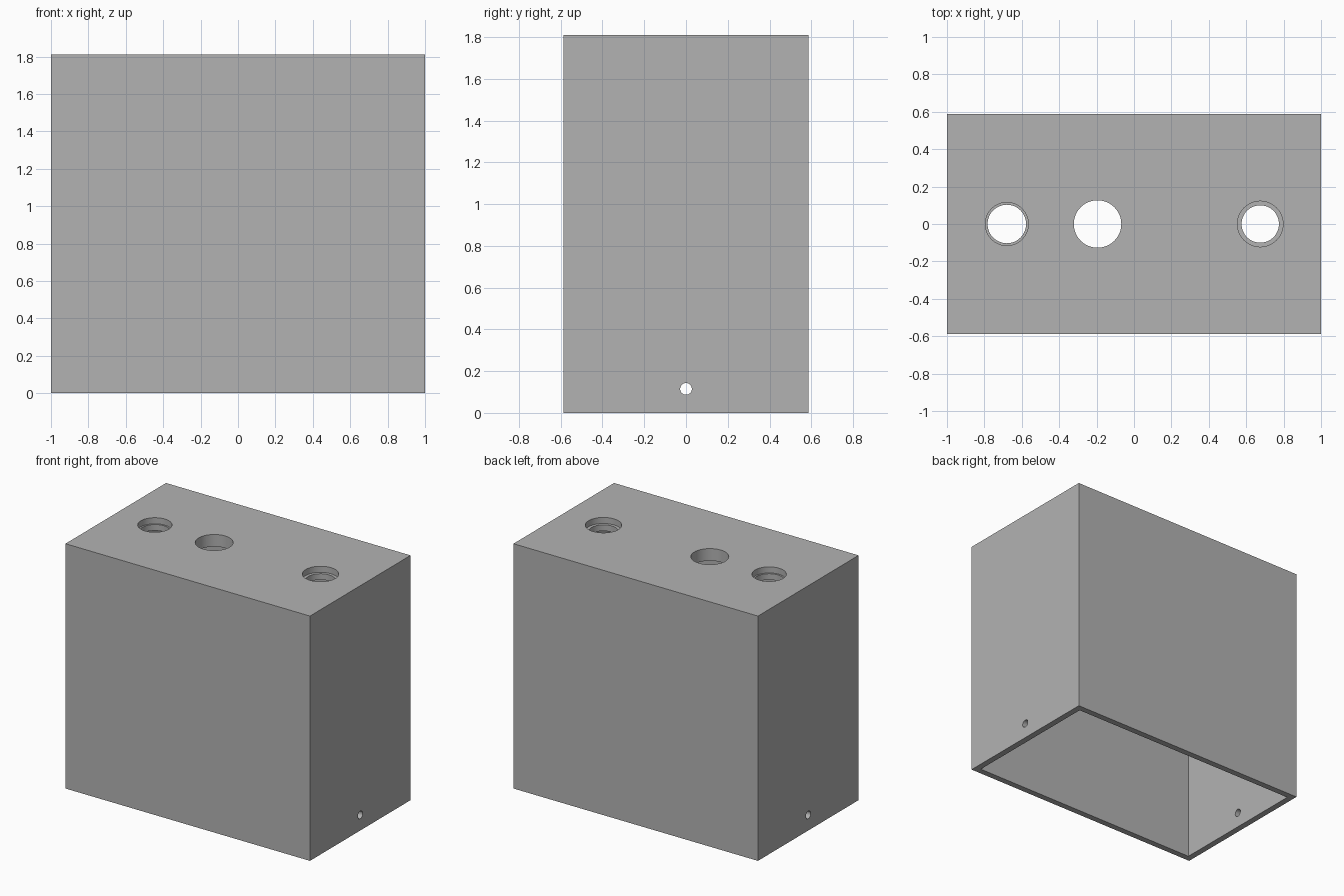
import bpy, math

if "Cube" in bpy.data.objects:
    bpy.data.objects.remove(bpy.data.objects["Cube"])

W, D, H = 2.0, 1.175, 1.81     # outer size
WALL, TOP = 0.046, 0.09        # side wall and top plate thickness

grey = bpy.data.materials.new("mid grey")
grey.diffuse_color = (0.45, 0.45, 0.45, 1)
grey.use_nodes = True
grey.node_tree.nodes["Principled BSDF"].inputs["Base Color"].default_value = grey.diffuse_color


def box(name, size, centre):
    bpy.ops.mesh.primitive_cube_add(size=1, location=centre)
    ob = bpy.context.object
    ob.name = name
    ob.scale = size
    bpy.ops.object.transform_apply(location=True, rotation=False, scale=True)
    return ob


def cylinder(name, radius, length, centre, rotation=(0, 0, 0)):
    bpy.ops.mesh.primitive_cylinder_add(vertices=48, radius=radius, depth=length,
                                        location=centre, rotation=rotation)
    bpy.context.object.name = name
    return bpy.context.object


def cut(target, cutter):
    mod = target.modifiers.new("cut", 'BOOLEAN')
    mod.operation = 'DIFFERENCE'
    mod.solver = 'EXACT'
    mod.object = cutter
    bpy.context.view_layer.objects.active = target
    bpy.ops.object.modifier_apply(modifier=mod.name)
    bpy.data.objects.remove(cutter, do_unlink=True)


# Shell: closed top, open bottom
case = box("enclosure", (W, D, H), (0, 0, H / 2))
cut(case, box("cavity", (W - 2 * WALL, D - 2 * WALL, H), (0, 0, H / 2 - TOP)))

# Top holes: x, through radius, counterbore radius, counterbore depth
for x, r, bore, depth in ((-0.68, 0.103, 0.115, 0.045),
                          (-0.195, 0.127, 0, 0),
                          (0.675, 0.1, 0.122, 0.045)):
    cut(case, cylinder("top_hole", r, 0.4, (x, 0, H)))
    if bore:
        cut(case, cylinder("counterbore", bore, 2 * depth, (x, 0, H)))

# Screw hole through each end wall
for side in (-1, 1):
    cut(case, cylinder("screw_hole", 0.028, 0.3, (side * W / 2, 0, 0.115),
                       (0, math.pi / 2, 0)))

# Smooth hole walls, crisp edges
case.data.materials.clear()
case.data.materials.append(grey)
bpy.ops.object.select_all(action='DESELECT')
case.select_set(True)
bpy.context.view_layer.objects.active = case
bpy.ops.object.shade_smooth_by_angle(angle=math.radians(30))
